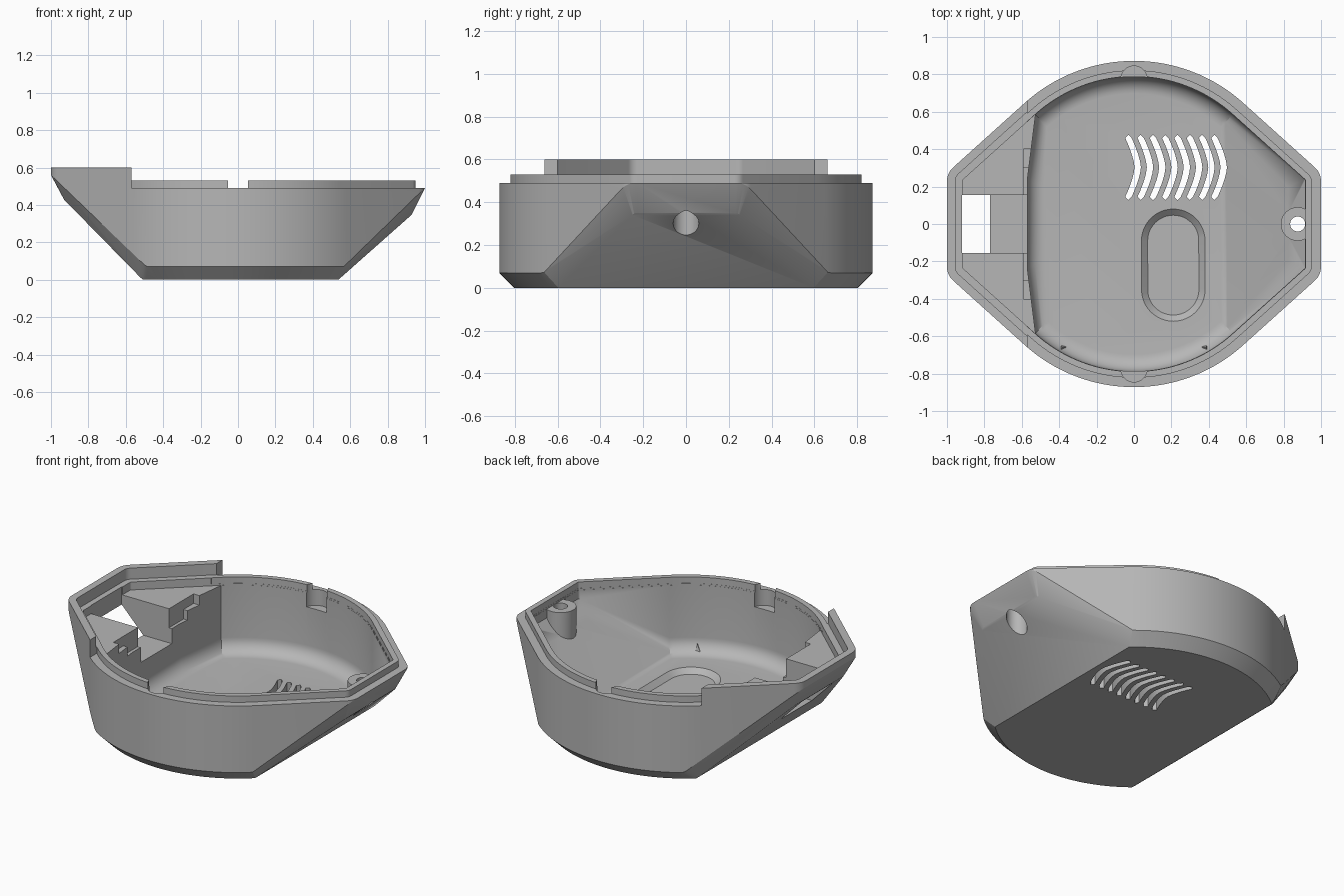
import bpy, bmesh
from math import sin, cos, pi, radians

if "Cube" in bpy.data.objects:
    bpy.data.objects.remove(bpy.data.objects["Cube"], do_unlink=True)

grey = bpy.data.materials.new("Matte grey")
grey.use_nodes = True
grey.diffuse_color = (0.47, 0.47, 0.47, 1)
grey.node_tree.nodes["Principled BSDF"].inputs["Base Color"].default_value = (0.47, 0.47, 0.47, 1)

RADIUS, CORNER, TANGENT = 0.872, 0.1, radians(48)


def outline(inset):
    """Round plan with two tapering ends, offset inwards by inset."""
    c = max(CORNER - inset, 0)
    core, end = RADIUS - inset - c, 1 - inset - c
    y_end = (core - end * cos(TANGENT)) / sin(TANGENT)
    quarter = []
    for i in range(7):
        t = TANGENT * i / 6
        quarter.append((end + c * cos(t), y_end + c * sin(t)))
    for i in range(31):
        t = TANGENT + (pi / 2 - TANGENT) * i / 30
        quarter.append(((core + c) * cos(t), (core + c) * sin(t)))
    return [(sx * x, sy * y) for sx in (1, -1) for sy in (1, -1) for x, y in quarter]


def finish(name, bm):
    bmesh.ops.recalc_face_normals(bm, faces=bm.faces)
    mesh = bpy.data.meshes.new(name)
    bm.to_mesh(mesh)
    bm.free()
    mesh.materials.append(grey)
    obj = bpy.data.objects.new(name, mesh)
    bpy.context.collection.objects.link(obj)
    return obj


def hull(name, points):
    bm = bmesh.new()
    for p in points:
        bm.verts.new(p)
    bmesh.ops.remove_doubles(bm, verts=bm.verts, dist=0.0005)
    bmesh.ops.convex_hull(bm, input=bm.verts)
    bmesh.ops.delete(bm, geom=[v for v in bm.verts if not v.link_faces], context='VERTS')
    bmesh.ops.dissolve_limit(bm, angle_limit=radians(0.2), verts=bm.verts, edges=bm.edges)
    return finish(name, bm)


def prism(name, plan, z0, z1):
    return hull(name, [(x, y, z) for x, y in plan for z in (z0, z1)])


def box(x0, x1, y0, y1, z0, z1):
    return prism("box_cutter", [(x, y) for x in (x0, x1) for y in (y0, y1)], z0, z1)


def cylinder(x, y, r, z0, z1):
    ring = [(x + r * cos(i * pi / 20), y + r * sin(i * pi / 20)) for i in range(40)]
    return prism("round_cutter", ring, z0, z1)


def cut(obj, cutter):
    mod = obj.modifiers.new("cut", 'BOOLEAN')
    mod.operation, mod.solver, mod.object = 'DIFFERENCE', 'EXACT', cutter
    bpy.context.view_layer.objects.active = obj
    bpy.ops.object.modifier_apply(modifier=mod.name)
    bpy.data.objects.remove(cutter, do_unlink=True)


def slot(x0, y0, y1, width, depth):
    """One bowed vent slot as a closed loop of points."""
    right, left = [], []
    for i in range(11):
        u = i / 5 - 1
        x = x0 + depth * (1 - abs(u) ** 1.5)
        y = (y0 + y1) / 2 + u * (y1 - y0) / 2
        right.append((x + width / 2, y))
        left.append((x - width / 2, y))
    return right + [(x0, y1 + width / 2)] + left[::-1] + [(x0, y0 - width / 2)]


# Outer shell: vertical wall, chamfer, flat base and two sloped ends
body_points = [(x, y, 0.6) for x, y in outline(0)]
body_points += [(x, y, 0.07 + max(0, (x - 0.565) * 0.97, (-0.49 - x) * 0.96)) for x, y in outline(0)]
body_points += [(x, y, max(0, (x - 0.59) * 1.03, (-0.51 - x) * 1.02)) for x, y in outline(0.07)]
body = hull("case_body", body_points)

# Main cavity with rounded floor edge, sloped end and screw boss left standing
WALL, FLOOR, FILLET = 0.085, 0.06, 0.09
cavity_points = [(max(x, -0.57), y, 0.485) for x, y in outline(WALL)]
for i in range(9):
    t = pi / 2 * i / 8
    d, z = FILLET * (1 - cos(t)), FLOOR + FILLET * (1 - sin(t))
    cavity_points += [(max(x, -0.57 + d), y, max(z, FLOOR + (x - 0.56) * 1.03))
                      for x, y in outline(WALL + d)]
cavity = hull("cavity_cutter", cavity_points)
cut(cavity, cylinder(0.875, 0, 0.09, 0.1, 0.6))
cut(body, cavity)

# Open top, inner ledge and lowered rim
cut(body, prism("opening_cutter", outline(WALL - 0.001), 0.48, 0.7))
cut(body, prism("ledge_cutter", outline(0.045), 0.53, 0.7))
cut(body, box(-0.57, 1.2, -1, 1, 0.49, 0.7))

# Connector bay with stepped inner edge
cut(body, box(-0.92, -0.5, -0.155, 0.155, 0.265, 0.7))
for half, z in ((0.3, 0.36), (0.4, 0.42)):
    cut(body, box(-0.59, -0.5, -half, half, z, 0.7))

# Screw hole with wide recess below
cut(body, cylinder(0.875, 0, 0.04, -0.1, 0.7))
cut(body, cylinder(0.875, 0, 0.06, -0.1, 0.42))

# Latch pockets in the wall
for side in (1, -1):
    cut(body, cylinder(0, side * 0.775, 0.07, 0.39, 0.7))

# Shallow oval recess in the floor
oval = []
for r, z in ((0.137, 0.03), (0.17, FLOOR), (0.17, 0.1)):
    for i in range(48):
        a = 2 * pi * i / 48
        oval.append((0.21 + r * cos(a), -0.22 + (0.13 if sin(a) > 0 else -0.13) + r * sin(a), z))
cut(body, hull("oval_cutter", oval))

# Row of vent slots
bm = bmesh.new()
for k in range(8):
    loop = slot(-0.03 + k * 0.0657, 0.145, 0.46, 0.034, 0.05)
    face = bm.faces.new([bm.verts.new((x, y, -0.1)) for x, y in loop])
    side = bmesh.ops.extrude_face_region(bm, geom=[face], use_keep_orig=True)
    bmesh.ops.translate(bm, vec=(0, 0, 0.3),
                        verts=[v for v in side["geom"] if isinstance(v, bmesh.types.BMVert)])
cut(body, finish("vent_cutter", bm))

# Raised lip along the lowered rim
lip = prism("rim_lip", outline(0.05), 0.475, 0.53)
cut(lip, prism("lip_cutter", outline(WALL - 0.002), 0.4, 0.7))
cut(lip, box(-1.2, -0.575, -1, 1, 0.4, 0.7))
for side in (1, -1):
    cut(lip, cylinder(0, side * 0.775, 0.07, 0.39, 0.7))

# Small locating fins on the floor edge
fins = [hull(name, [(s * 0.39, -0.64, 0.05), (s * 0.39, -0.67, 0.05), (s * 0.345, -0.655, 0.05),
                    (s * 0.39, -0.67, 0.12), (s * 0.385, -0.66, 0.12)])
        for name, s in (("left_fin", 1), ("right_fin", -1))]

# Smooth curved walls, keep hard edges
bpy.ops.object.select_all(action='DESELECT')
for obj in [body, lip] + fins:
    obj.select_set(True)
bpy.context.view_layer.objects.active = body
bpy.ops.object.shade_smooth_by_angle(angle=radians(20))
